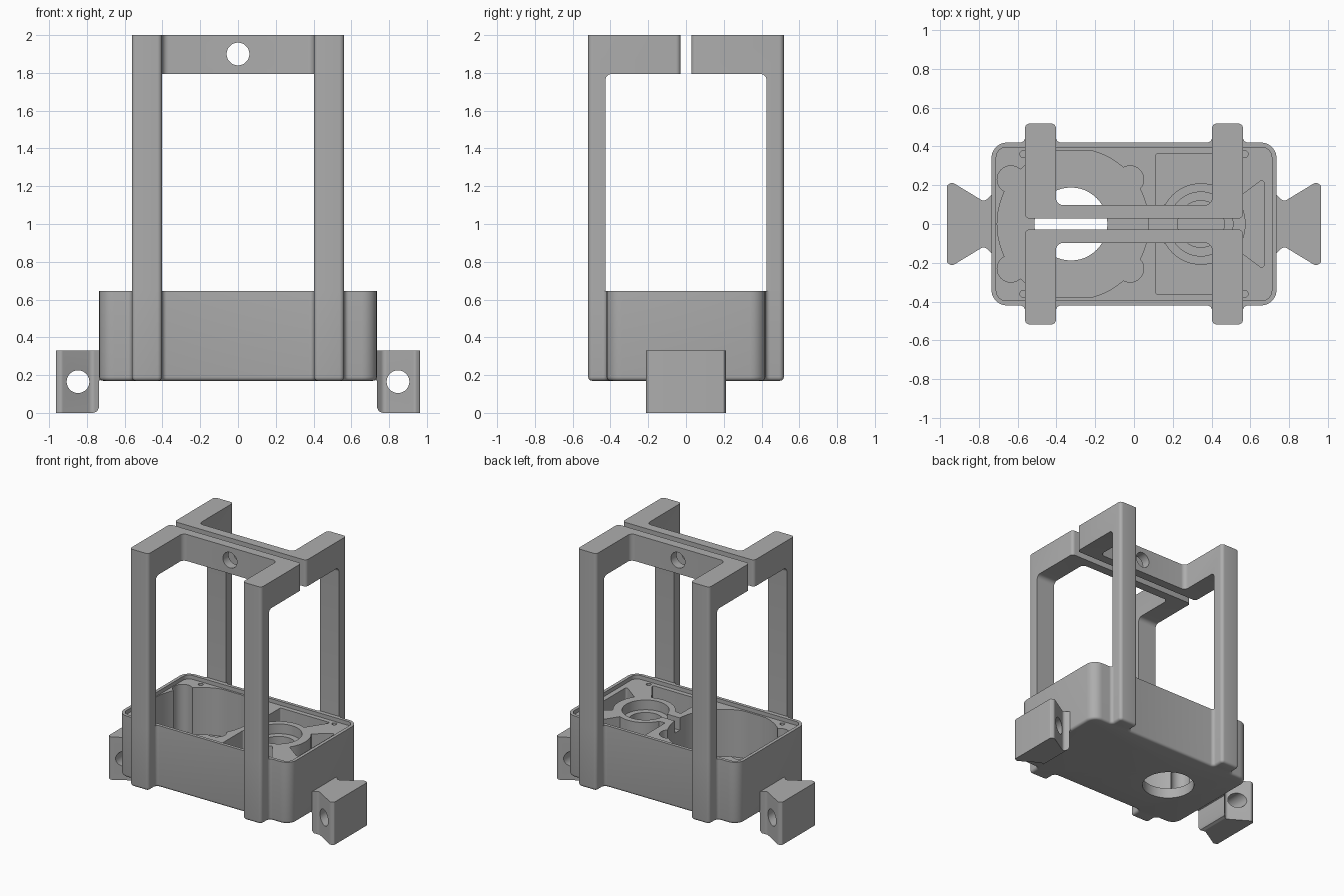
import bpy, bmesh, math
from mathutils import Vector

cube = bpy.data.objects.get("Cube")
if cube:
    bpy.data.objects.remove(cube, do_unlink=True)

grey = bpy.data.materials.new("plain grey")
grey.use_nodes = True
colour = (0.42, 0.42, 0.42, 1)
grey.diffuse_color = colour
grey.node_tree.nodes["Principled BSDF"].inputs["Base Color"].default_value = colour


def fillet(points, steps=6):
    """Round the corners of an outline given as (u, v, radius)."""
    out = []
    for i, (u, v, r) in enumerate(points):
        p = Vector((u, v))
        if r == 0:
            out.append(p)
            continue
        a = (Vector(points[i - 1][:2]) - p).normalized()
        b = (Vector(points[(i + 1) % len(points)][:2]) - p).normalized()
        half = a.angle(b) / 2
        centre = p + (a + b).normalized() * r / math.sin(half)
        start = p + a * r / math.tan(half) - centre
        end = p + b * r / math.tan(half) - centre
        sweep = start.angle_signed(end)
        for k in range(steps + 1):
            t = -sweep * k / steps
            c, s = math.cos(t), math.sin(t)
            out.append(centre + Vector((start.x * c - start.y * s, start.x * s + start.y * c)))
    return out


def circle(x, y, r, n=48):
    return [Vector((x + r * math.cos(math.tau * k / n), y + r * math.sin(math.tau * k / n)))
            for k in range(n)]


def rect(x, y, r):
    return fillet([(x, y, r), (-x, y, r), (-x, -y, r), (x, -y, r)])


def prism(name, outline, lo, hi, axis="z", bottom_bevel=0):
    """Extrude an outline along an axis."""
    place = {"x": lambda u, v, w: (w, u, v),
             "y": lambda u, v, w: (u, w, v),
             "z": lambda u, v, w: (u, v, w)}[axis]
    bm = bmesh.new()
    low = [bm.verts.new(place(p.x, p.y, lo)) for p in outline]
    high = [bm.verts.new(place(p.x, p.y, hi)) for p in outline]
    base = bm.faces.new(low)
    bm.faces.new(high)
    n = len(low)
    for i in range(n):
        j = (i + 1) % n
        bm.faces.new((low[i], low[j], high[j], high[i]))
    bmesh.ops.recalc_face_normals(bm, faces=bm.faces)
    if bottom_bevel:
        bmesh.ops.bevel(bm, geom=list(base.edges), offset=bottom_bevel,
                        segments=4, profile=0.5, affect="EDGES")
    mesh = bpy.data.meshes.new(name)
    bm.to_mesh(mesh)
    bm.free()
    mesh.materials.append(grey)
    obj = bpy.data.objects.new(name, mesh)
    bpy.context.collection.objects.link(obj)
    return obj


def activate(obj):
    bpy.ops.object.select_all(action="DESELECT")
    obj.select_set(True)
    bpy.context.view_layer.objects.active = obj


def combine(obj, tool, operation="DIFFERENCE"):
    activate(obj)
    mod = obj.modifiers.new("cut", "BOOLEAN")
    mod.operation, mod.solver, mod.object = operation, "EXACT", tool
    bpy.ops.object.modifier_apply(modifier=mod.name)
    bpy.data.objects.remove(tool, do_unlink=True)
    return obj


def smooth(obj):
    activate(obj)
    bpy.ops.object.shade_smooth_by_angle(angle=math.radians(30))


FLOOR, RIM, DECK, TOP = 0.17, 0.645, 0.615, 2.0
LEG_IN, LEG_OUT, LEG_Y = 0.402, 0.562, 0.518

# Housing: rounded box with the four leg roots in its outline
quarter = [(0.735, 0.42, 0.08), (LEG_OUT, 0.42, 0.025), (LEG_OUT, LEG_Y, 0.025),
           (LEG_IN, LEG_Y, 0.025), (LEG_IN, 0.42, 0.025)]
outline = []
for sx, sy in ((1, 1), (-1, 1), (-1, -1), (1, -1)):
    corner = [(x * sx, y * sy, r) for x, y, r in quarter]
    outline += corner if sx == sy else corner[::-1]
housing = prism("housing", fillet(outline), FLOOR, RIM, bottom_bevel=0.02)


def pocket(shape, depth_z):
    combine(housing, prism("cutter", shape, depth_z, 0.7))


# Shallow recess inside the rim
pocket(rect(0.71, 0.395, 0.05), DECK)

# Large round pocket with flattened sides, corner ears and a through hole
round_shape = [Vector((p.x, max(-0.38, min(0.38, p.y)))) for p in circle(-0.315, 0, 0.39, 72)]
pocket(round_shape, 0.25)
for y in (-0.23, 0.23):
    for x in (-0.635, -0.02):
        pocket(circle(x, y, 0.07, 32), 0.25)
pocket(circle(-0.325, 0, 0.188), 0.1)

# Stepped bore and the channel leading to it
BORE = 0.345
pocket(circle(BORE, 0, 0.165), 0.54)
pocket(circle(BORE, 0, 0.12), 0.28)
pocket([Vector(p) for p in ((0, -0.03), (BORE, -0.03), (BORE, 0.03), (0, 0.03))], 0.52)

# Lightening pockets around the bore
for s in (-1, 1):
    side = [(0.11, s * 0.36, 0.01), (0.54, s * 0.36, 0.01), (0.38, s * 0.12, 0),
            (0.11, s * 0.095, 0.01)]
    tool = prism("cutter", fillet(side), 0.3, 0.7)
    combine(tool, prism("boss", circle(BORE, 0, 0.21), 0.2, 0.8))
    combine(housing, tool)
wedge = [(0.67, 0.235, 0.012), (0.67, -0.235, 0.012), (0.45, -0.07, 0), (0.45, 0.07, 0)]
tool = prism("cutter", fillet(wedge), 0.3, 0.7)
combine(tool, prism("boss", circle(BORE, 0, 0.23), 0.2, 0.8))
combine(housing, tool)

# Small screw holes near the corners
for x in (-0.57, 0.57):
    for y in (-0.36, 0.36):
        pocket(circle(x, y, 0.018, 16), 0.45)
smooth(housing)

# Front and back frames: two legs, two arms and a drilled crossbar
for name, s in (("front_frame", -1), ("back_frame", 1)):
    plan = [(-LEG_OUT, s * LEG_Y, 0.025), (-LEG_IN, s * LEG_Y, 0.025),
            (-LEG_IN, s * 0.098, 0.035), (LEG_IN, s * 0.098, 0.035),
            (LEG_IN, s * LEG_Y, 0.025), (LEG_OUT, s * LEG_Y, 0.025),
            (LEG_OUT, s * 0.028, 0.025), (-LEG_OUT, s * 0.028, 0.025)]
    profile = [(s * 0.6, 0.5, 0), (s * 0.427, 0.5, 0), (s * 0.427, 1.795, 0.035),
               (0, 1.795, 0), (0, 2.1, 0), (s * 0.6, 2.1, 0)]
    frame = prism(name, fillet(plan), RIM, TOP)
    combine(frame, prism("side_profile", fillet(profile), -1, 1, "x"), "INTERSECT")
    combine(frame, prism("drill", circle(0, 1.9, 0.06), -0.3, 0.3, "y"))
    smooth(frame)

# Dovetail mounting lugs with cross holes
for name, s in (("right_lug", -1), ("left_lug", 1)):
    plan = [(s * 0.7, 0.15, 0), (s * 0.734, 0.15, 0), (s * 0.772, 0.115, 0.025),
            (s * 0.937, 0.215, 0.02), (s * 0.963, 0.2, 0.01)]
    plan += [(x, -y, r) for x, y, r in reversed(plan)]
    profile = [(s * 0.736, -0.1, 0), (s * 1.1, -0.1, 0), (s * 1.1, 0.33, 0),
               (s * 0.71, 0.33, 0), (s * 0.71, 0.18, 0), (s * 0.736, 0.17, 0),
               (s * 0.736, 0.03, 0), (s * 0.745, 0.009, 0), (s * 0.766, 0, 0),
               (s * 0.766, -0.1, 0)]
    lug = prism(name, fillet(plan), 0, 0.5)
    combine(lug, prism("lug_profile", fillet(profile[2:9] + [(s * 0.766, -0.1, 0), (s * 1.1, -0.1, 0)]),
                       -0.4, 0.4, "y"), "INTERSECT")
    combine(lug, prism("drill", circle(s * 0.847, 0.165, 0.06), -0.4, 0.4, "y"))
    smooth(lug)
